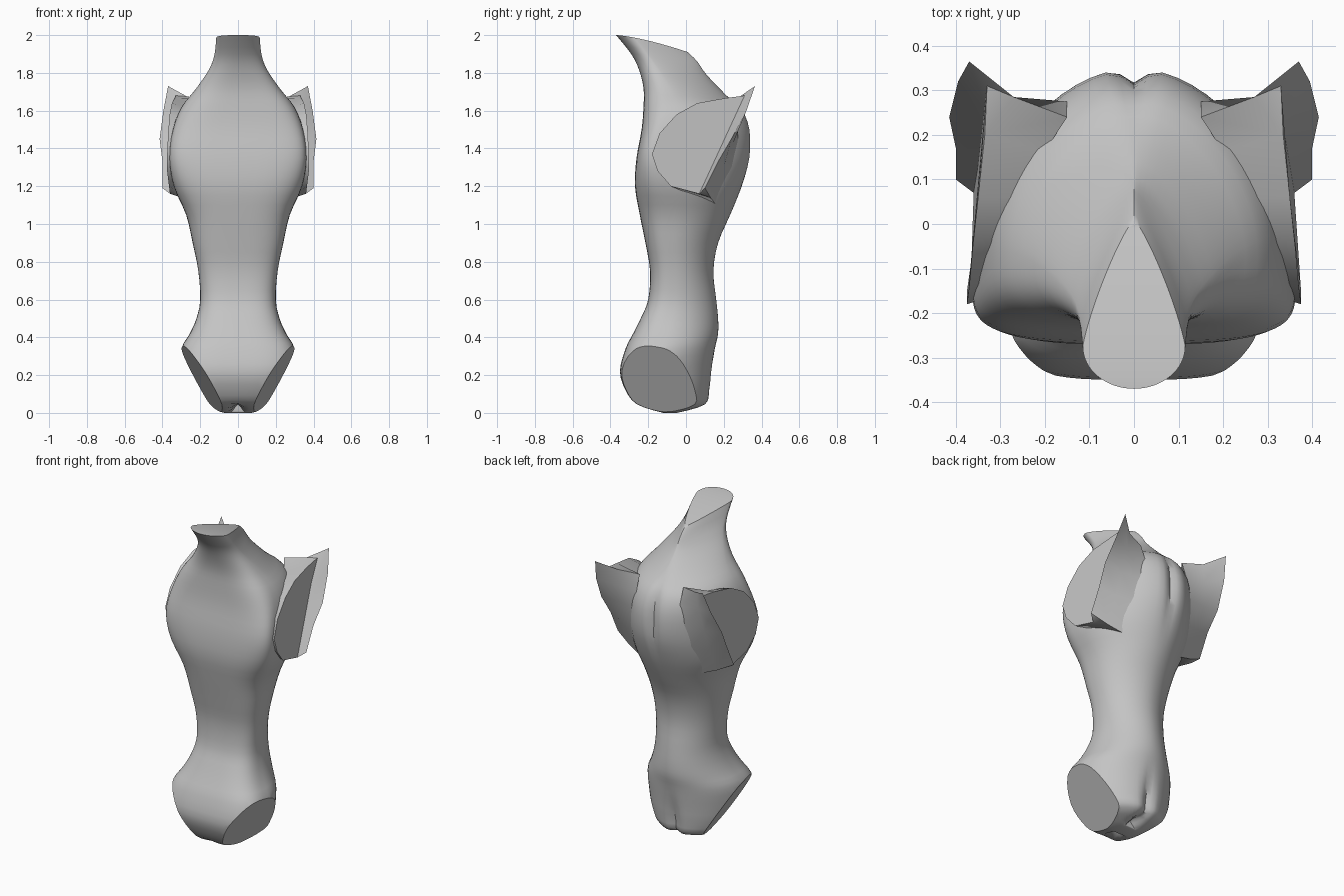
import bpy, bmesh
from math import sin, cos, pi, exp, copysign
from mathutils import Vector

cube = bpy.data.objects.get("Cube")
if cube:
    bpy.data.objects.remove(cube)

grey = bpy.data.materials.new("plain_grey")
grey.use_nodes = True
shade = (0.55, 0.55, 0.55, 1)
grey.diffuse_color = shade
grey.node_tree.nodes["Principled BSDF"].inputs["Base Color"].default_value = shade


def make_object(name, bm, mirrored=False, angle=40):
    bmesh.ops.recalc_face_normals(bm, faces=bm.faces)
    mesh = bpy.data.meshes.new(name)
    bm.to_mesh(mesh)
    bm.free()
    mesh.materials.append(grey)
    obj = bpy.data.objects.new(name, mesh)
    bpy.context.collection.objects.link(obj)
    if mirrored:
        mod = obj.modifiers.new("mirror", 'MIRROR')
        mod.use_mirror_merge = False
    bpy.ops.object.select_all(action='DESELECT')
    obj.select_set(True)
    bpy.context.view_layer.objects.active = obj
    bpy.ops.object.shade_smooth_by_angle(angle=angle * pi / 180)


def bridge(bm, low, high, closed=True):
    count = len(low)
    for i in range(count if closed else count - 1):
        j = (i + 1) % count
        bm.faces.new((low[i], low[j], high[j], high[i]))


def power(value, exponent):
    return copysign(abs(value) ** exponent, value)


def bump(value, centre, spread):
    return exp(-((value - centre) / spread) ** 2)


def blend(a, b, c, d, t):
    """Smooth curve through b and c."""
    return tuple(q + 0.5 * t * (r - p + t * (2 * p - 5 * q + 4 * r - s + t * (3 * (q - r) + s - p)))
                 for p, q, r, s in zip(a, b, c, d))


# Torso sections: front height, half width, front y, back y, drop at the back
sections = [
    (0.0, 0.07, -0.13, -0.02, 0),
    (0.045, 0.22, -0.26, 0.11, 0),
    (0.12, 0.28, -0.32, 0.13, 0),
    (0.22, 0.305, -0.35, 0.14, 0),
    (0.34, 0.3, -0.32, 0.155, 0),
    (0.42, 0.255, -0.28, 0.17, 0),
    (0.5, 0.22, -0.24, 0.17, 0),
    (0.6, 0.2, -0.2, 0.16, 0),
    (0.75, 0.21, -0.19, 0.145, 0),
    (0.9, 0.24, -0.215, 0.17, 0),
    (1.05, 0.275, -0.245, 0.235, 0),
    (1.2, 0.34, -0.27, 0.3, 0),
    (1.35, 0.363, -0.262, 0.345, 0),
    (1.5, 0.345, -0.235, 0.345, 0),
    (1.62, 0.3, -0.225, 0.3, -0.01),
    (1.72, 0.225, -0.225, 0.22, -0.04),
    (1.82, 0.155, -0.25, 0.11, -0.03),
    (1.9, 0.125, -0.29, 0.06, -0.04),
    (2.0, 0.115, -0.37, 0.01, -0.09),
]
SIDES, STEPS = 64, 3


def torso_ring(bm, section):
    z, width, front, back, drop = section
    neck = min(1, max(0, (z - 1.6) / 0.3))
    chest = bump(z, 1.4, 0.22)
    middle = front + (back - front) * (0.4 - 0.15 * neck - 0.2 * chest)
    front_round = 3 - neck + 0.8 * chest + 0.4 * bump(z, 0.25, 0.15)
    back_round = 1.9 - 0.7 * neck
    groove = 0.035 * bump(z, 1.45, 0.2) + 0.03 * bump(z, 0.1, 0.15)
    ring = []
    for i in range(SIDES):
        angle = 2 * pi * i / SIDES
        s, c = sin(angle), cos(angle)
        bend = 2 / (back_round if c > 0 else front_round)
        x = width * power(s, bend)
        y = middle + (back - middle if c > 0 else middle - front) * power(c, bend)
        height = z + drop * ((y - front) / (back - front)) ** 1.4
        if c > 0:
            y -= groove * bump(x, 0, 0.03)
        # Raised notch between the legs
        height += 0.045 * bump(z, 0, 0.03) * bump(x, 0, 0.025)
        ring.append(bm.verts.new((x, y, height)))
    return ring


bm = bmesh.new()
rows = []
last = len(sections) - 1
for i in range(last):
    around = [sections[min(last, max(0, i + k))] for k in (-1, 0, 1, 2)]
    rows += [blend(*around, step / STEPS) for step in range(STEPS)]
rows.append(sections[-1])
rings = [torso_ring(bm, row) for row in rows]
for low, high in zip(rings, rings[1:]):
    bridge(bm, low, high)

# Base and neck caps, as strips from side to side
half = SIDES // 2
for ring in (rings[0], rings[-1]):
    left, right = ring[1:half], ring[:half:-1]
    bridge(bm, left, right, closed=False)
    bm.faces.new((ring[0], left[0], right[0]))
    bm.faces.new((ring[half], left[-1], right[-1]))

# Flat slanted leg openings
for side in (1, -1):
    result = bmesh.ops.bisect_plane(
        bm, geom=bm.verts[:] + bm.edges[:] + bm.faces[:], dist=0.0001,
        plane_co=Vector((side * 0.295, -0.1, 0.33)),
        plane_no=Vector((side * 0.29, -0.06, -0.18)), clear_outer=True)
    cut = [e for e in result["geom_cut"] if isinstance(e, bmesh.types.BMEdge)]
    bmesh.ops.holes_fill(bm, edges=cut, sides=0)
make_object("torso", bm)

# Shoulders: flat arm opening, and a flared flap behind it that joins the back
front_edge = [(0.335, 0.2, 1.665), (0.35, 0.06, 1.64), (0.362, -0.05, 1.58),
              (0.37, -0.14, 1.48), (0.375, -0.18, 1.37), (0.375, -0.15, 1.28),
              (0.365, -0.08, 1.2)]
fold = [(0.36, 0.07, 1.16), (0.35, 0.13, 1.29), (0.335, 0.19, 1.42),
        (0.33, 0.25, 1.55), (0.33, 0.31, 1.68)]
rim = [(0.4, 0.1, 1.19), (0.4, 0.17, 1.33), (0.415, 0.24, 1.45),
       (0.395, 0.32, 1.6), (0.37, 0.365, 1.73)]
# Where the back of the flap runs into the torso
root = [(0.19, 0.16, 1.1), (0.18, 0.24, 1.27), (0.16, 0.275, 1.42),
        (0.15, 0.275, 1.56), (0.15, 0.24, 1.66)]
middle = [(0.3, 0.13, 1.14), (0.3, 0.2, 1.3), (0.3, 0.25, 1.43),
          (0.28, 0.275, 1.57), (0.27, 0.285, 1.675)]


def tuck(point):
    """Matching point inside the torso."""
    x, y, z = point
    return (0.2, 0.05 + (y - 0.05) * 0.76, 1.4 + (z - 1.4) * 0.8)


def add_verts(points):
    return [bm.verts.new(p) for p in points]


bm = bmesh.new()
front_verts, fold_verts, rim_verts = map(add_verts, (front_edge, fold, rim))
inner_verts = add_verts(map(tuck, front_edge))
root_verts, middle_verts = add_verts(root), add_verts(middle)
bridge(bm, inner_verts, front_verts, closed=False)
bridge(bm, root_verts, middle_verts, closed=False)
bridge(bm, middle_verts, rim_verts, closed=False)
bridge(bm, fold_verts, rim_verts, closed=False)
bm.faces.new(front_verts + fold_verts)
# Top and underside of the shoulder
for front, inner, end in ((front_verts[0], inner_verts[0], -1),
                          (front_verts[-1], inner_verts[-1], 0)):
    bm.faces.new((front, fold_verts[end], middle_verts[end]))
    bm.faces.new((fold_verts[end], rim_verts[end], middle_verts[end]))
    bm.faces.new((front, middle_verts[end], root_verts[end], inner))
make_object("shoulder", bm, mirrored=True)
